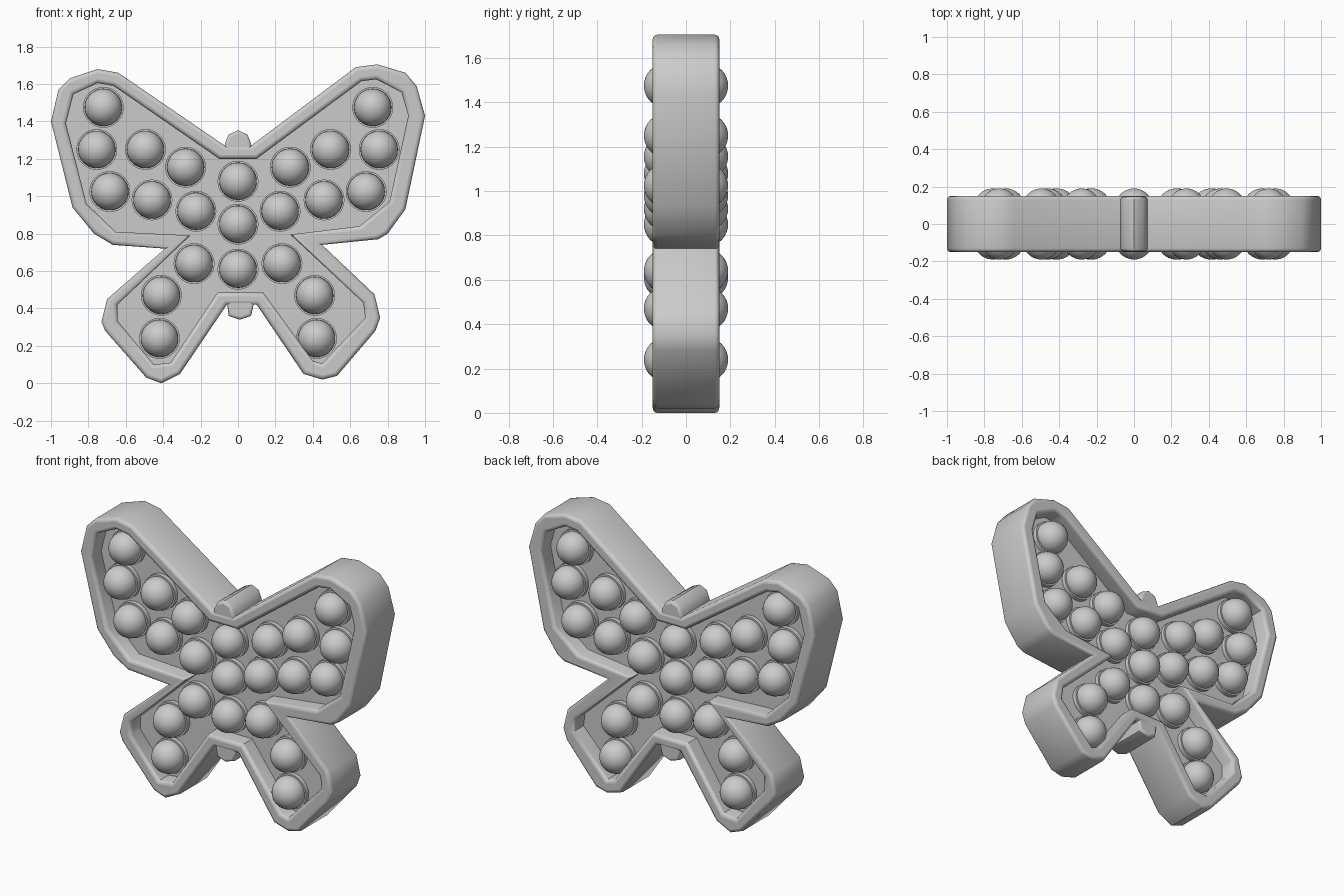
import bpy
import math

default_cube = bpy.data.objects.get("Cube")
if default_cube:
    bpy.data.objects.remove(default_cube, do_unlink=True)

# One plain grey for the whole toy
grey = bpy.data.materials.new("soft_grey")
grey.use_nodes = True
grey_value = (0.6, 0.6, 0.6, 1)
grey.diffuse_color = grey_value
grey.node_tree.nodes["Principled BSDF"].inputs["Base Color"].default_value = grey_value

HALF_DEPTH = 0.15
FLOOR_HALF = 0.05
DOME_RADIUS = 0.1
DOME_CENTRE = 0.09


def smooth(obj, degrees):
    """Smooth shading that keeps the sharper edges crisp."""
    obj.data.shade_smooth()
    obj.data.set_sharp_from_angle(angle=math.radians(degrees))


def activate(obj):
    bpy.ops.object.select_all(action='DESELECT')
    obj.select_set(True)
    bpy.context.view_layer.objects.active = obj


def slab(name, outlines, half_depth, rounding=0.0):
    """Filled outline in the XZ plane, thickened along Y; a second outline is a hole."""
    curve = bpy.data.curves.new(name, 'CURVE')
    curve.dimensions = '2D'
    curve.fill_mode = 'BOTH'
    curve.extrude = half_depth - rounding
    curve.bevel_depth = rounding
    curve.bevel_resolution = 2
    curve.offset = -rounding
    for outline in outlines:
        spline = curve.splines.new('POLY')
        spline.points.add(len(outline) - 1)
        for point, (x, z) in zip(spline.points, outline):
            point.co = (x, z, 0, 1)
        spline.use_cyclic_u = True
    curve.materials.append(grey)
    obj = bpy.data.objects.new(name, curve)
    obj.rotation_euler.x = math.pi / 2
    bpy.context.collection.objects.link(obj)
    activate(obj)
    bpy.ops.object.convert(target='MESH')
    obj = bpy.context.object
    smooth(obj, 45)
    return obj


def finish(name, degrees):
    obj = bpy.context.object
    obj.name = name
    obj.data.materials.append(grey)
    smooth(obj, degrees)


# Outer silhouette, each wing traced from the top notch to the bottom notch
outer_right = [
    (-.07, 1.27), (-.64, 1.66), (-.75, 1.68), (-.9, 1.63), (-.96, 1.57),
    (-1, 1.4), (-.885, .94), (-.77, .8), (-.67, .74), (-.39, .72),
    (-.7, .45), (-.73, .33), (-.71, .28), (-.49, .03), (-.41, 0),
    (-.31, .05), (-.06, .42),
]
outer_left = [
    (.07, 1.27), (.63, 1.69), (.745, 1.705), (.895, 1.66), (.955, 1.59),
    (1, 1.43), (.895, .93), (.8, .8), (.75, .77), (.45, .74),
    (.73, .475), (.76, .35), (.735, .28), (.53, .04), (.45, .02),
    (.35, .05), (.1, .42),
]

# Inner edge of the raised rim
inner_right = [
    (-.1, 1.2), (-.665, 1.59), (-.75, 1.605), (-.88, 1.545), (-.92, 1.39),
    (-.81, .96), (-.655, .81), (-.255, .79), (-.645, .42), (-.645, .335),
    (-.45, .1), (-.36, .11), (-.11, .485),
]
inner_left = [
    (.1, 1.2), (.66, 1.615), (.74, 1.625), (.875, 1.555), (.91, 1.43),
    (.81, .97), (.65, .84), (.28, .795), (.67, .43), (.68, .35),
    (.45, .105), (.4, .12), (.135, .485),
]
outer = outer_right + outer_left[::-1]
inner = inner_right + inner_left[::-1]

# Rim and the recessed floor shared by both sides
slab("wing_rim", [outer, inner], HALF_DEPTH, 0.02)
slab("wing_floor", [inner], FLOOR_HALF)

# Head and tail nubs
head = [(-.075, 1.24), (-.07, 1.28), (-.05, 1.33), (0, 1.352),
        (.05, 1.33), (.07, 1.28), (.075, 1.24)]
tail = [(-.06, .45), (-.05, .36), (.01, .34), (.07, .36), (.09, .45)]
slab("head_nub", [head], HALF_DEPTH - 0.004, 0.015)
slab("tail_nub", [tail], HALF_DEPTH - 0.004, 0.015)

# Bubbles: centre column, then one wing's worth mirrored to the other
centre_column = [(0, 1.08), (0, .85), (0, .61)]
wing_bubbles = [
    (.72, 1.475), (.755, 1.25), (.685, 1.025), (.495, 1.25), (.46, .98),
    (.28, 1.155), (.225, .92), (.235, .64), (.41, .47), (.42, .24),
]
bubbles = centre_column + wing_bubbles + [(-x, z) for x, z in wing_bubbles]

for x, z in bubbles:
    # Collar passes through the floor and shows on both sides
    bpy.ops.mesh.primitive_cylinder_add(
        vertices=40, radius=DOME_RADIUS + 0.009, depth=DOME_CENTRE * 1.7,
        location=(x, 0, z), rotation=(math.pi / 2, 0, 0))
    finish("bubble_collar", 40)
    for side, label in ((-1, "front_bubble"), (1, "back_bubble")):
        bpy.ops.mesh.primitive_uv_sphere_add(
            segments=32, ring_count=16, radius=DOME_RADIUS,
            location=(x, side * DOME_CENTRE, z), rotation=(math.pi / 2, 0, 0))
        finish(label, 60)
